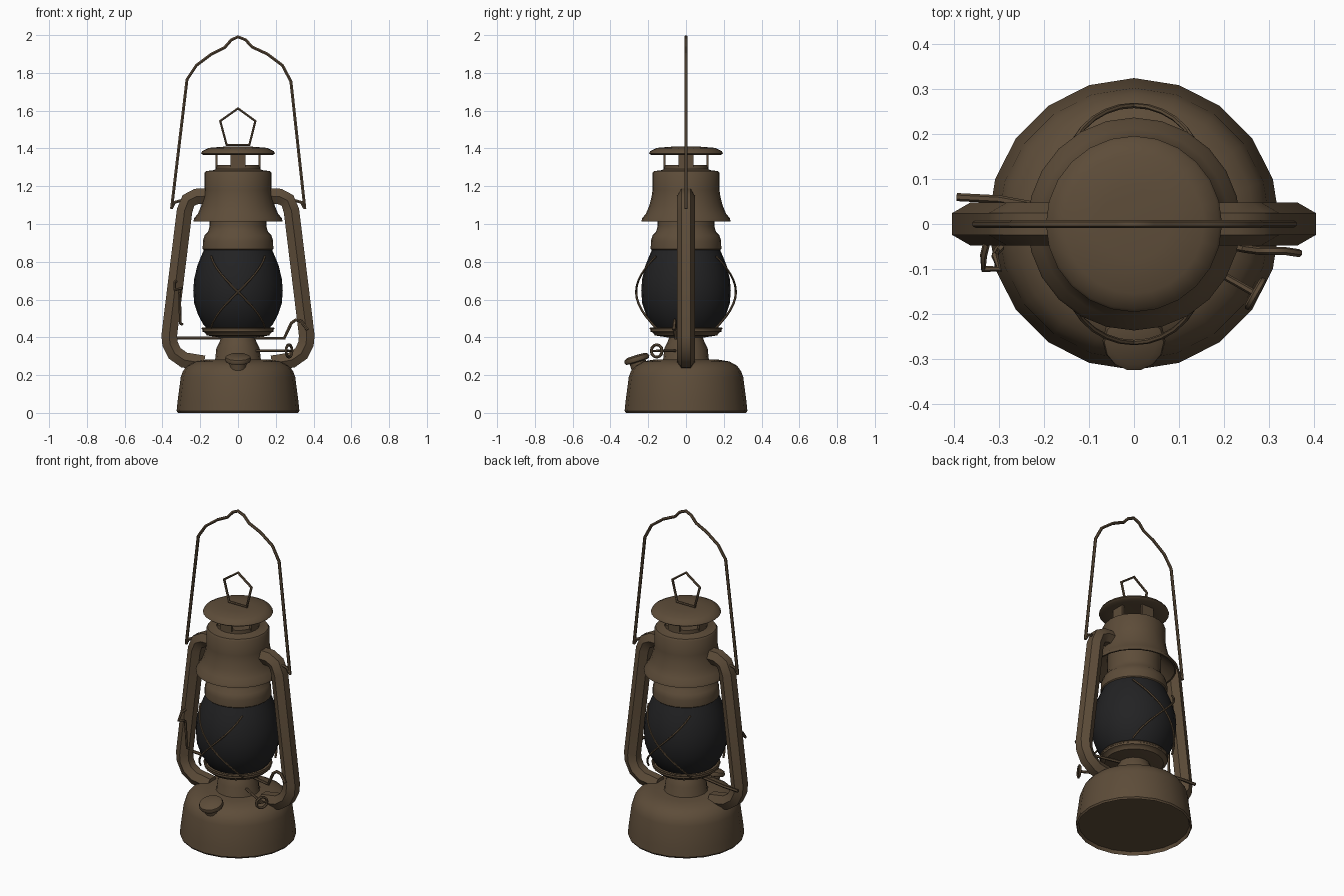
import bpy, bmesh
from math import sin, cos, pi, radians
from mathutils import Vector, Matrix

cube = bpy.data.objects.get("Cube")
if cube:
    bpy.data.objects.remove(cube, do_unlink=True)


def material(name, rgb):
    m = bpy.data.materials.new(name)
    m.use_nodes = True
    m.diffuse_color = (*rgb, 1)
    bsdf = next(n for n in m.node_tree.nodes if n.type == 'BSDF_PRINCIPLED')
    bsdf.inputs["Base Color"].default_value = (*rgb, 1)
    bsdf.inputs["Roughness"].default_value = 0.7
    return m


METAL = material("aged_brown_metal", (0.11, 0.073, 0.041))
GLASS = material("smoked_black_glass", (0.016, 0.016, 0.017))


def smooth(ob, angle=40):
    bpy.ops.object.select_all(action='DESELECT')
    ob.select_set(True)
    bpy.context.view_layer.objects.active = ob
    bpy.ops.object.shade_smooth_by_angle(angle=radians(angle))


def add_mesh(name, bm, mat):
    bmesh.ops.recalc_face_normals(bm, faces=bm.faces)
    me = bpy.data.meshes.new(name)
    bm.to_mesh(me)
    bm.free()
    me.materials.append(mat)
    ob = bpy.data.objects.new(name, me)
    bpy.context.collection.objects.link(ob)
    smooth(ob)
    return ob


def lathe(name, profile, mat=METAL, sides=24, matrix=None):
    """Spin (radius, height) points around z."""
    bm = bmesh.new()
    verts = [bm.verts.new((r, 0, z)) for r, z in profile]
    edges = [bm.edges.new(p) for p in zip(verts, verts[1:])]
    bmesh.ops.spin(bm, geom=verts + edges, axis=(0, 0, 1), cent=(0, 0, 0),
                   angle=2 * pi, steps=sides)
    bmesh.ops.remove_doubles(bm, verts=bm.verts, dist=0.0005)
    if matrix:
        bm.transform(matrix)
    return add_mesh(name, bm, mat)


def rod(name, points, radius, closed=False, res=1):
    """Round bar along a path of points."""
    cu = bpy.data.curves.new(name, 'CURVE')
    cu.dimensions = '3D'
    cu.bevel_depth = radius
    cu.bevel_resolution = res
    cu.use_fill_caps = True
    sp = cu.splines.new('POLY')
    sp.points.add(len(points) - 1)
    for p, co in zip(sp.points, points):
        p.co = (*co, 1)
    sp.use_cyclic_u = closed
    cu.materials.append(METAL)
    ob = bpy.data.objects.new(name, cu)
    bpy.context.collection.objects.link(ob)
    bpy.ops.object.select_all(action='DESELECT')
    ob.select_set(True)
    bpy.context.view_layer.objects.active = ob
    bpy.ops.object.convert(target='MESH')
    ob = bpy.context.view_layer.objects.active
    ob.name = name
    smooth(ob, 50)
    return ob


def circle(center, radius, u, v, n=12):
    c, u, v = Vector(center), Vector(u).normalized(), Vector(v).normalized()
    return [c + radius * (cos(2 * pi * i / n) * u + sin(2 * pi * i / n) * v)
            for i in range(n)]


# Fuel tank and burner
lathe("fuel_tank", [(0, 0.02), (0.31, 0.02), (0.318, 0), (0.325, 0.01), (0.32, 0.06),
                    (0.303, 0.19), (0.292, 0.22), (0.27, 0.25), (0.23, 0.272),
                    (0.17, 0.282), (0, 0.285)], sides=20)
lathe("burner_neck", [(0.13, 0.27), (0.12, 0.29), (0.115, 0.34), (0.1, 0.37),
                      (0.085, 0.41), (0, 0.41)], sides=16)
lathe("globe_seat", [(0, 0.4), (0.1, 0.4), (0.165, 0.41), (0.175, 0.425), (0.188, 0.43),
                     (0.188, 0.442), (0.17, 0.45), (0, 0.45)])

# Glass globe and collar
lathe("glass_globe", [(0.16, 0.44), (0.185, 0.47), (0.212, 0.52), (0.232, 0.58),
                      (0.237, 0.65), (0.232, 0.71), (0.215, 0.78), (0.195, 0.83),
                      (0.18, 0.865)], GLASS)
lathe("globe_collar", [(0, 0.86), (0.178, 0.86), (0.187, 0.868), (0.186, 0.91),
                       (0.177, 0.94), (0.158, 0.96), (0.15, 0.99), (0.15, 1.1)])

# Hood, vent and cap
lathe("hood", [(0.15, 1.09), (0.18, 1.06), (0.228, 1.012), (0.237, 1.012),
               (0.232, 1.03), (0.212, 1.055), (0.195, 1.095), (0.183, 1.14),
               (0.177, 1.18), (0.177, 1.27), (0.17, 1.28), (0.13, 1.285),
               (0.12, 1.29), (0.12, 1.312), (0.105, 1.312), (0, 1.3)])
lathe("vent_cap", [(0, 1.37), (0.12, 1.37), (0.185, 1.366), (0.196, 1.374),
                   (0.19, 1.385), (0.155, 1.403), (0.08, 1.409), (0, 1.411)])
for i in range(4):
    bm = bmesh.new()
    bmesh.ops.create_cube(bm, size=1, matrix=Matrix.Rotation(i * pi / 2, 4, 'Z')
                          @ Matrix.Translation((0.114, 0, 1.34))
                          @ Matrix.Diagonal((0.012, 0.08, 0.075, 1)))
    add_mesh("vent_post", bm, METAL)

# Side air tubes
tube_path = [(0.14, 1.148), (0.22, 1.146), (0.262, 1.125), (0.283, 1.07),
             (0.364, 0.41), (0.36, 0.365), (0.335, 0.315), (0.285, 0.28), (0.18, 0.262)]
for side, label in ((1, "left"), (-1, "right")):
    rod(label + "_air_tube", [(side * x, 0, z) for x, z in tube_path], 0.048)
    # Eyelet where the bail hooks on
    rod(label + "_bail_hook", [(side * 0.352, 0, 1.085), (side * 0.335, 0, 1.115),
                               (side * 0.28, 0, 1.13)], 0.009)

# Carrying bail and lifting ring
bail = [(-0.352, 1.08), (-0.27, 1.765), (-0.22, 1.84), (-0.14, 1.9), (-0.07, 1.935),
        (-0.035, 1.975), (0, 1.991), (0.04, 1.975), (0.075, 1.937), (0.155, 1.9),
        (0.235, 1.84), (0.28, 1.755), (0.354, 1.08)]
rod("carrying_bail", [(x, 0, z) for x, z in bail], 0.009)
ring = [(-0.06, 1.418), (-0.094, 1.545), (0, 1.612), (0.092, 1.545), (0.06, 1.418)]
rod("lifting_ring", [(x, 0, z) for x, z in ring], 0.008, closed=True)

# Crossed guard wires on the front and back of the globe
for face in (-pi / 2, pi / 2):
    for lean in (-1, 1):
        pts = []
        for i in range(13):
            t = i / 6 - 1
            a = face + lean * t * radians(42)
            r = 0.264 - 0.05 * t * t
            pts.append((r * cos(a), r * sin(a), 0.64 + 0.19 * t))
        rod("guard_wire", pts, 0.006)
rod("lower_guard_ring", circle((0, 0, 0.447), 0.186, (1, 0, 0), (0, 1, 0), 24),
    0.007, closed=True)

# Filler spout and tilted cap
tilt = Matrix.Translation((0, -0.245, 0.235)) @ Matrix.Rotation(radians(17), 4, 'X')
lathe("filler_cap", [(0, 0), (0.045, 0), (0.045, 0.035), (0.066, 0.04), (0.07, 0.05),
                     (0.066, 0.064), (0.05, 0.072), (0, 0.074)], sides=14, matrix=tilt)

# Wick adjuster with its thumb ring
knob = Vector((0.27, -0.155, 0.328))
rod("wick_stem", [(0.05, -0.03, 0.328), knob], 0.008)
along = Vector((knob.x, knob.y, 0))
across = Vector((-knob.y, knob.x, 0))
rod("wick_thumb_ring", circle(knob, 0.033, across, (0, 0, 1)), 0.008, closed=True)
rod("wick_thumb_bar", [knob - 0.033 * across.normalized(),
                       knob + 0.033 * across.normalized()], 0.006)

# Globe lifting lever
rod("lifting_lever", [(-0.395, 0.06, 0.396), (-0.3, 0.055, 0.396), (0, 0, 0.396),
                      (0.245, -0.055, 0.396), (0.282, -0.06, 0.475),
                      (0.305, -0.06, 0.492), (0.335, -0.06, 0.485),
                      (0.368, -0.065, 0.44)], 0.009)

# Latch wire beside the right tube
rod("latch_wire", [(-0.295, -0.05, 0.468), (-0.305, -0.06, 0.475), (-0.31, -0.07, 0.64),
                   (-0.3, -0.1, 0.66), (-0.335, -0.1, 0.65), (-0.335, -0.07, 0.69),
                   (-0.325, -0.03, 0.7)], 0.008)
